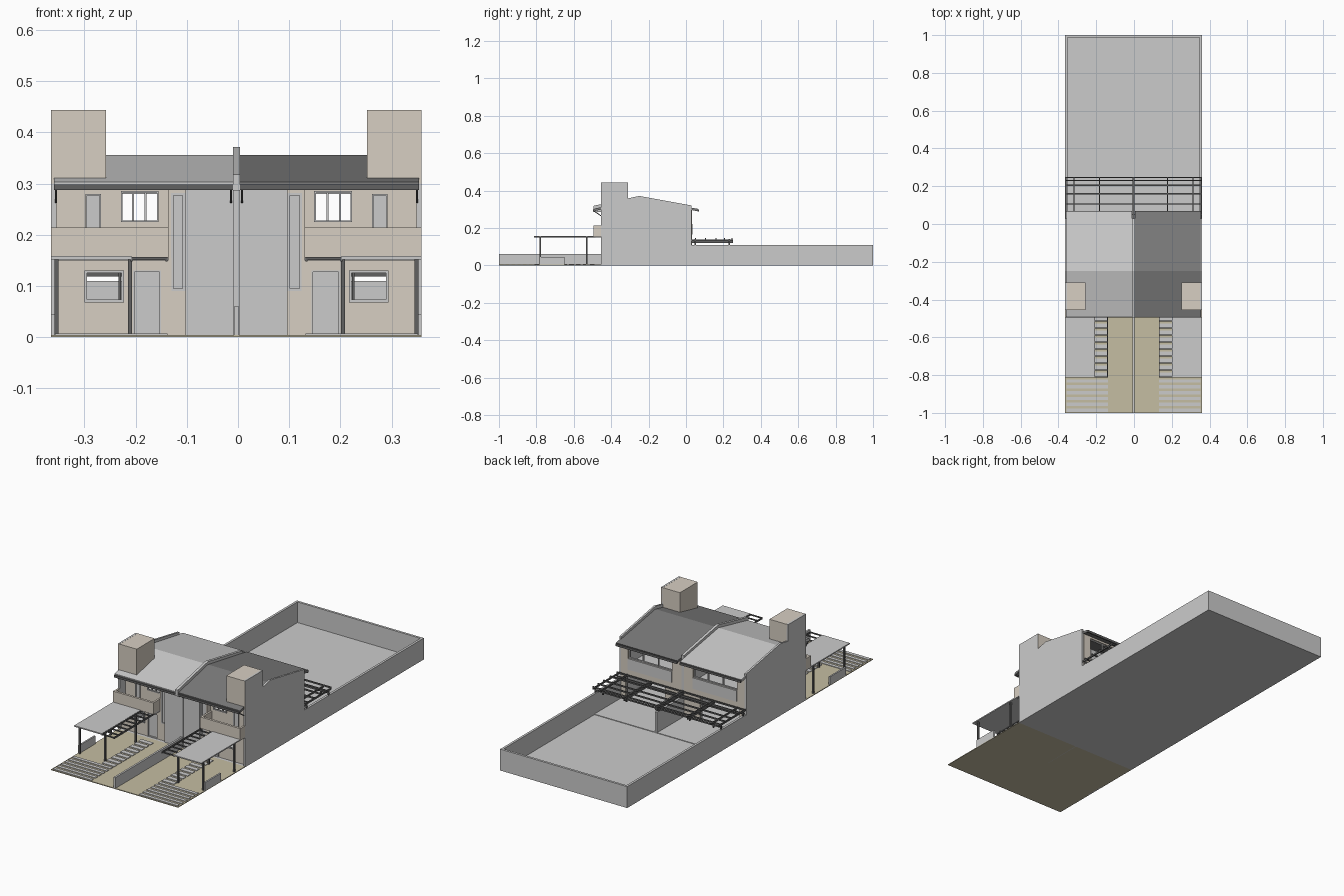
import bpy

CX = -0.003   # party line between the two houses
W = 0.362     # half width of the plot


def mat(name, c):
    m = bpy.data.materials.new(name)
    m.diffuse_color = (*c, 1)
    return m


RENDER = mat("cream_render", (0.68, 0.62, 0.54))
SAND = mat("sand", (0.56, 0.51, 0.36))
DARK = mat("dark_grey", (0.12, 0.12, 0.12))
SLATE = mat("slate", (0.2, 0.2, 0.2))


def make(name, verts, faces, m=None):
    me = bpy.data.meshes.new(name)
    me.from_pydata(verts, [], faces)
    ob = bpy.data.objects.new(name, me)
    bpy.context.collection.objects.link(ob)
    if m:
        me.materials.append(m)
    return ob


def prism(name, x0, x1, prof, m=None):
    """Extrude a (y, z) outline, given anticlockwise seen from +x, along x."""
    n = len(prof)
    x0, x1 = sorted((x0, x1))
    v = [(CX + x, y, z) for x in (x0, x1) for y, z in prof]
    f = [tuple(range(n))[::-1], tuple(range(n, 2 * n))]
    f += [(i, (i + 1) % n, n + (i + 1) % n, n + i) for i in range(n)]
    return make(name, v, f, m)


def box(name, x0, x1, y0, y1, z0, z1, m=None):
    return prism(name, x0, x1, [(y0, z0), (y1, z0), (y1, z1), (y0, z1)], m)


def pair(name, x0, x1, *a):
    for s, side in ((1, "right"), (-1, "left")):
        box(f"{name}_{side}", s * x0, s * x1, *a)


def wall(name, x0, x1, z0, z1, y, t, holes, m=None):
    """Front-facing wall with rectangular openings (x0, x1, z0, z1), on both houses."""
    xs = sorted({x0, x1, *[h[0] for h in holes], *[h[1] for h in holes]})
    zs = sorted({z0, z1, *[h[2] for h in holes], *[h[3] for h in holes]})
    for s, side in ((1, "right"), (-1, "left")):
        v = [(CX + s * x, y, z) for z in zs for x in xs]
        n, f = len(xs), []
        for j in range(len(zs) - 1):
            for i in range(n - 1):
                a, b = (xs[i] + xs[i + 1]) / 2, (zs[j] + zs[j + 1]) / 2
                if not any(h[0] < a < h[1] and h[2] < b < h[3] for h in holes):
                    q = (j * n + i, j * n + i + 1, (j + 1) * n + i + 1, (j + 1) * n + i)
                    f.append(q[::s])
        ob = make(f"{name}_{side}", v, f, m)
        md = ob.modifiers.new("thickness", 'SOLIDIFY')
        md.thickness, md.offset = t, -1


def frame(name, x0, x1, z0, z1, y, t=0.005):
    for k, (a, b, c, d) in enumerate(((x0, x0 + t, z0, z1), (x1 - t, x1, z0, z1),
                                      (x0 + t, x1 - t, z0, z0 + t), (x0 + t, x1 - t, z1 - t, z1))):
        pair(f"{name}_{k}", a, b, y, y + 0.008, c, d)


# Ground
box("front_ground", -W, W, -1, -0.455, 0, 0.004, SAND)
box("house_and_garden_floor", -W, W, -0.455, 1, 0, 0.004)
pair("rear_patio", 0.008, 0.35, 0.03, 0.25, 0.004, 0.007)

# Garden walls
pair("garden_side_wall", 0.35, W, 0.03, 1, 0, 0.11)
box("garden_end_wall", -0.35, 0.35, 0.988, 1, 0, 0.11)
box("patio_divider", -0.006, 0.006, 0.03, 0.25, 0, 0.11)
box("front_divider", -0.005, 0.005, -1, -0.455, 0, 0.06)
pair("front_side_wall", 0.354, W, -0.78, -0.65, 0, 0.045)

# Paving strips on the drive and the entrance path
for i in range(6):
    pair(f"drive_strip_{i}", 0.135, 0.355, -0.995 + i * 0.031, -0.977 + i * 0.031, 0.004, 0.007)
for i in range(9):
    pair(f"path_strip_{i}", 0.135, 0.205, -0.81 + i * 0.037, -0.785 + i * 0.037, 0.004, 0.007)

# Gable walls with tower side, and the party wall
gable = [(-0.455, 0), (0.03, 0), (0.03, 0.32), (-0.25, 0.371), (-0.31, 0.358),
         (-0.31, 0.444), (-0.455, 0.444)]
for s, side in ((1, "right"), (-1, "left")):
    prism(f"gable_wall_{side}", s * 0.352, s * W, gable)
prism("party_wall", -0.007, 0.007, [(-0.455, 0), (0.03, 0), (0.03, 0.32), (-0.25, 0.371),
                                    (-0.495, 0.318), (-0.495, 0.285), (-0.455, 0.285)])
pair("tower", 0.255, 0.3615, -0.4555, -0.31, 0.3, 0.4435, RENDER)

# Roofs
roof = [(-0.49, 0.29), (-0.25, 0.343), (0.06, 0.29), (0.065, 0.302), (-0.25, 0.356), (-0.49, 0.303)]
prism("roof_right", 0.007, 0.357, roof, SLATE)
prism("roof_left", -0.357, -0.007, roof)
pair("front_gutter", 0.007, 0.357, -0.496, -0.489, 0.287, 0.298, DARK)
pair("rear_gutter", 0.007, 0.357, 0.062, 0.069, 0.287, 0.298, DARK)
for x in (0.353, 0.011):
    for s, side in ((1, "right"), (-1, "left")):
        prism(f"eave_bracket_{side}", s * x - 0.002, s * x + 0.002,
              [(-0.455, 0.262), (-0.455, 0.268), (-0.49, 0.292), (-0.49, 0.286)][::-1], DARK)

# Front walls
pair("stair_block_front", 0.007, 0.1, -0.45, -0.438, 0.004, 0.3)
wall("ground_front_wall", 0.1, 0.352, 0.004, 0.155, -0.44, 0.012,
     [(0.147, 0.202, 0.004, 0.13), (0.22, 0.297, 0.068, 0.13), (0.1, 0.127, 0.09, 0.155)], RENDER)
wall("upper_front_wall", 0.127, 0.352, 0.155, 0.306, -0.41, 0.012,
     [(0.152, 0.226, 0.225, 0.285), (0.265, 0.295, 0.16, 0.28)], RENDER)
pair("stair_window", 0.104, 0.124, -0.435, -0.43, 0.094, 0.278)
frame("stair_window_frame", 0.1, 0.128, 0.09, 0.282, -0.44)
pair("stair_window_head", 0.1, 0.128, -0.44, -0.428, 0.282, 0.305, RENDER)
pair("stair_bay_cheek", 0.128, 0.134, -0.44, -0.398, 0.155, 0.305, RENDER)
pair("front_door", 0.15, 0.199, -0.434, -0.428, 0.006, 0.128)
frame("front_door_frame", 0.147, 0.202, 0.004, 0.13, -0.442, 0.003)
frame("ground_window_frame", 0.22, 0.297, 0.068, 0.13, -0.446)
pair("ground_window_mullion", 0.226, 0.231, -0.44, -0.432, 0.07, 0.13, DARK)
frame("upper_window_frame", 0.152, 0.226, 0.225, 0.285, -0.415, 0.003)
for x in (0.176, 0.2):
    pair("upper_window_mullion", x, x + 0.004, -0.41, -0.403, 0.225, 0.285)
pair("balcony_door", 0.268, 0.292, -0.405, -0.4, 0.16, 0.277)
frame("balcony_door_frame", 0.265, 0.295, 0.16, 0.28, -0.413, 0.003)

# Balconies
pair("balcony_front", 0.133, W, -0.495, -0.483, 0.155, 0.214, RENDER)
pair("balcony_inner_side", 0.133, 0.143, -0.483, -0.41, 0.155, 0.214, RENDER)
pair("balcony_outer_side", 0.352, W, -0.483, -0.455, 0.155, 0.214, RENDER)
pair("upper_floor", 0.007, 0.352, -0.425, 0.02, 0.146, 0.158)
pair("balcony_floor", 0.133, 0.352, -0.483, -0.41, 0.15, 0.16)

# Rear walls
wall("rear_wall", 0.007, 0.352, 0.004, 0.306, 0.02, 0.012,
     [(0.06, 0.31, 0.22, 0.285), (0.1, 0.325, 0.004, 0.13)], RENDER)
frame("rear_upper_frame", 0.06, 0.31, 0.22, 0.285, 0.018)
frame("rear_door_frame", 0.1, 0.325, 0.004, 0.13, 0.018)
pair("rear_spandrel", 0.06, 0.31, 0.032, 0.036, 0.165, 0.222)
for x in (0.14, 0.226):
    pair("rear_upper_mullion", x, x + 0.004, 0.02, 0.028, 0.222, 0.285)

# Carports: solid roof, slatted path cover and posts
pair("carport_roof", 0.205, W, -0.812, -0.456, 0.152, 0.158)
for x in (0.135, 0.203):
    pair("slat_beam", x, x + 0.004, -0.812, -0.456, 0.148, 0.157, DARK)
for i in range(10):
    pair(f"path_slat_{i}", 0.139, 0.203, -0.812 + i * 0.037, -0.807 + i * 0.037, 0.151, 0.157, DARK)
for x in (0.208, 0.352):
    for y in (-0.78, -0.53):
        pair("carport_post", x - 0.004, x + 0.004, y - 0.004, y + 0.004, 0.004, 0.152, DARK)

# Rear pergola: lower joists, upper rails and short posts
for y in (0.05, 0.105, 0.16, 0.205, 0.246):
    pair("pergola_rail", 0, W, y - 0.003, y + 0.003, 0.139, 0.146, DARK)
for y in (0.05, 0.23):
    pair("pergola_bearer", 0, W, y - 0.003, y + 0.003, 0.118, 0.125, DARK)
for x in (0.003, 0.18, 0.315, 0.358):
    pair("pergola_joist", x - 0.003, x + 0.003, 0.03, 0.25, 0.12, 0.139, DARK) if x < 0.3 else \
        pair("pergola_joist", x - 0.003, x + 0.003, 0.03, 0.25, 0.131, 0.139, DARK)
    for y in (0.05, 0.23):
        pair("pergola_post", x - 0.003, x + 0.003, y - 0.004, y + 0.004, 0.108, 0.14, DARK)
